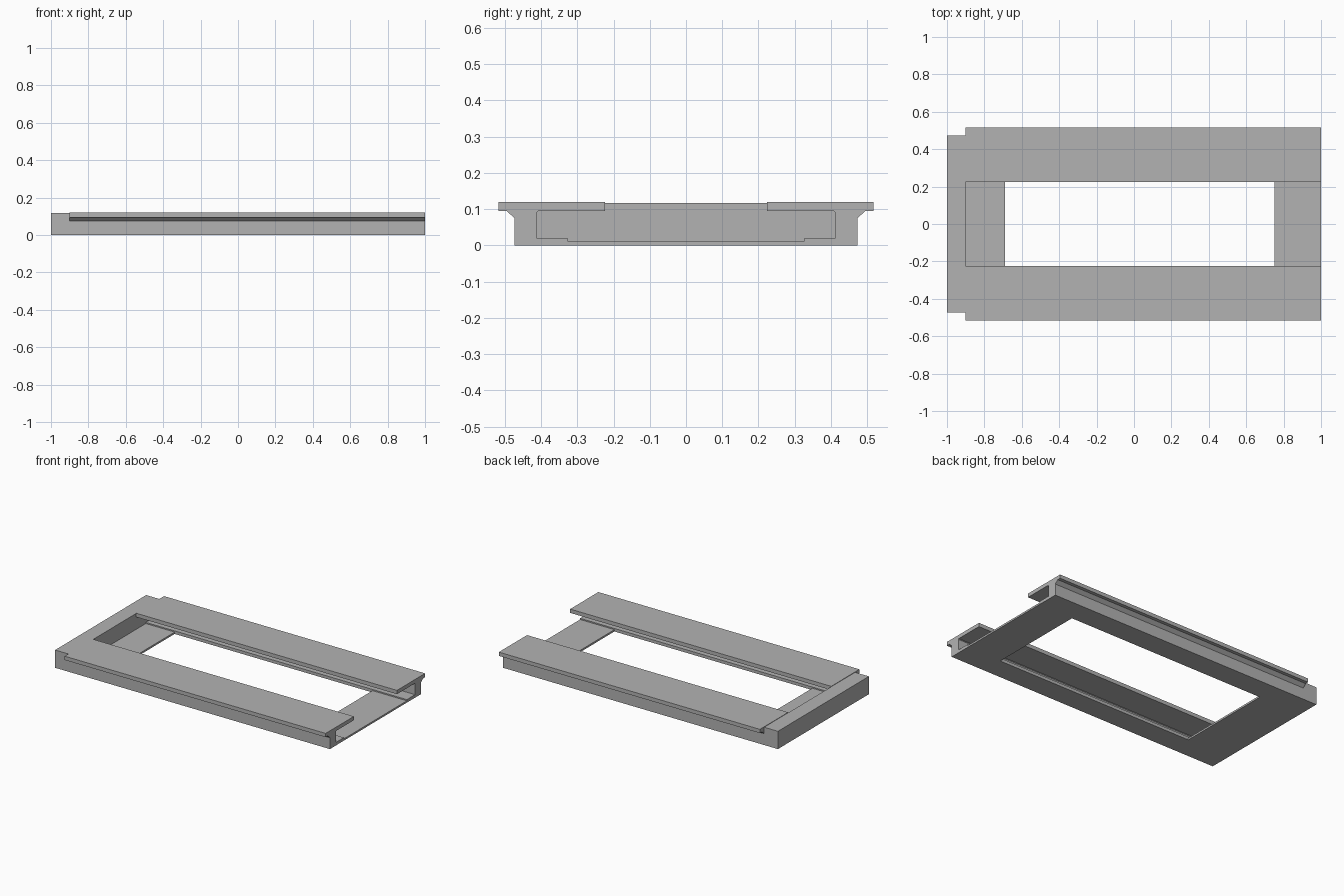
import bpy, bmesh

cube = bpy.data.objects.get("Cube")
if cube:
    bpy.data.objects.remove(cube, do_unlink=True)

# Single grey material
grey = bpy.data.materials.new("plain grey")
grey.use_nodes = True
colour = (0.45, 0.45, 0.45, 1)
grey.diffuse_color = colour
grey.node_tree.nodes["Principled BSDF"].inputs["Base Color"].default_value = colour


def extrude_profile(name, profile, x0, x1):
    """Sweep a closed (y, z) outline along x."""
    bm = bmesh.new()
    face = bm.faces.new([bm.verts.new((x0, y, z)) for y, z in profile])
    swept = bmesh.ops.extrude_face_region(bm, geom=[face])
    verts = [v for v in swept["geom"] if isinstance(v, bmesh.types.BMVert)]
    bmesh.ops.translate(bm, verts=verts, vec=(x1 - x0, 0, 0))
    bmesh.ops.recalc_face_normals(bm, faces=bm.faces)
    mesh = bpy.data.meshes.new(name)
    bm.to_mesh(mesh)
    bm.free()
    mesh.materials.append(grey)
    obj = bpy.data.objects.new(name, mesh)
    bpy.context.collection.objects.link(obj)
    return obj


def slab(name, half_width, height, x0, x1):
    w = half_width
    return extrude_profile(name, [(-w, 0), (w, 0), (w, height), (-w, height)], x0, x1)


SIDE, HOLE, BACK = 0.473, 0.327, -0.9

# Side rails: C-shaped section with an overhanging top flange
rail = [(HOLE, 0), (SIDE, 0), (SIDE, 0.075), (0.495, 0.095), (0.517, 0.095),
        (0.517, 0.12), (0.224, 0.12), (0.224, 0.095), (0.408, 0.095),
        (0.412, 0.091), (0.412, 0.02), (HOLE, 0.02)]
extrude_profile("back_rail", rail, BACK, 1)
extrude_profile("front_rail", [(-y, z) for y, z in rail], BACK, 1)

# Closed end block and the thin floor strips either side of the opening
slab("end_block", SIDE, 0.117, -1, BACK)
slab("closed_end_floor", HOLE, 0.012, BACK, -0.69)
slab("open_end_floor", HOLE, 0.012, 0.75, 1)
